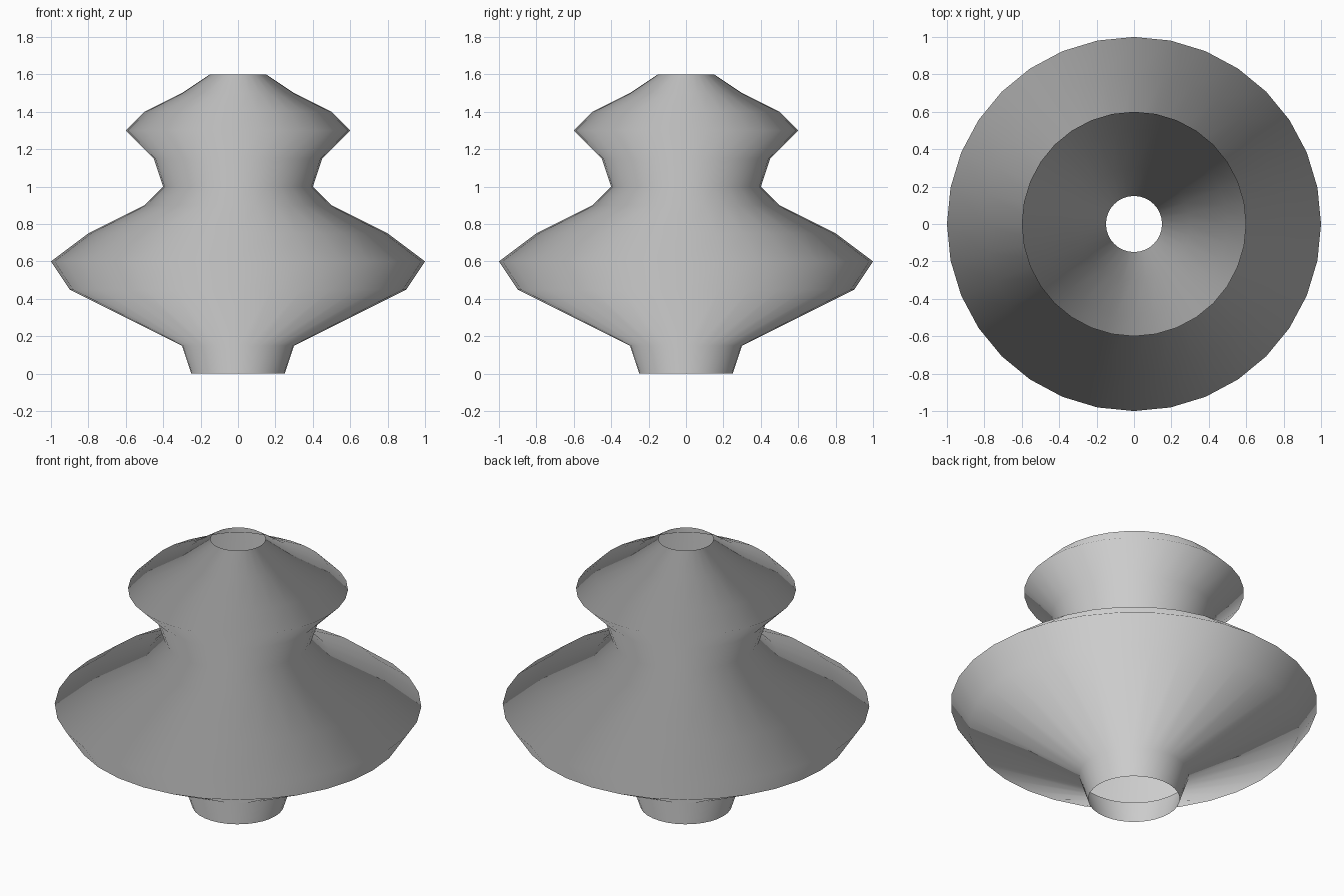
import bpy
import bmesh
import math
from mathutils import Vector

if "Cube" in bpy.data.objects:
    bpy.data.objects.remove(bpy.data.objects["Cube"])

SIDES = 32

# Half outline (radius, height), open at the foot and at the mouth
PROFILE = [
    (0.25, 0.00), (0.30, 0.15), (0.90, 0.45), (1.00, 0.60),
    (0.80, 0.75), (0.50, 0.90), (0.40, 1.00), (0.45, 1.15),
    (0.60, 1.30), (0.50, 1.40), (0.30, 1.50), (0.15, 1.60),
]


def lathe(name, profile, sides):
    """Turn an open profile around z into a smooth thin shell."""
    bm = bmesh.new()
    verts = [bm.verts.new((r, 0, z)) for r, z in profile]
    edges = [bm.edges.new(pair) for pair in zip(verts, verts[1:])]
    bmesh.ops.spin(bm, geom=verts + edges, cent=(0, 0, 0), axis=(0, 0, 1),
                   angle=math.tau, steps=sides)
    bmesh.ops.remove_doubles(bm, verts=bm.verts[:], dist=0.0001)

    # Point every face away from the axis
    bm.normal_update()
    rim = max(bm.faces, key=lambda f: f.calc_center_median().xy.length)
    if rim.normal.xy.dot(rim.calc_center_median().xy) < 0:
        bmesh.ops.reverse_faces(bm, faces=bm.faces[:])
    for face in bm.faces:
        face.smooth = True

    mesh = bpy.data.meshes.new(name)
    bm.to_mesh(mesh)
    bm.free()

    # Purely radial shading normals, like a cylinder's
    normals = [Vector((v.co.x, v.co.y, 0)).normalized() for v in mesh.vertices]
    mesh.normals_split_custom_set_from_vertices(normals)

    obj = bpy.data.objects.new(name, mesh)
    bpy.context.collection.objects.link(obj)
    return obj


# Double-bellied vase shell
lathe("vase_body", PROFILE, SIDES)
